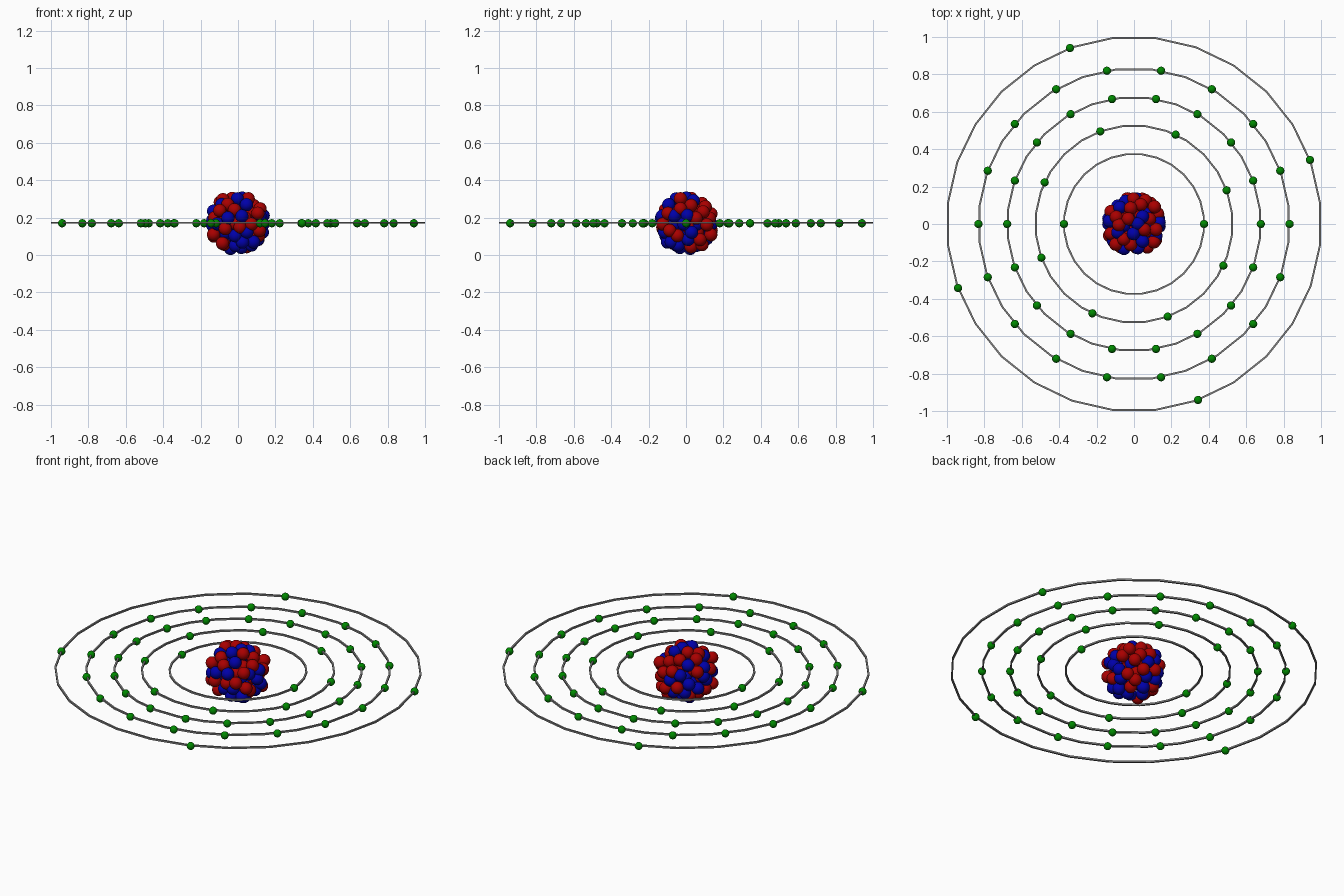
import bpy, bmesh, math, random
from mathutils import Matrix, Vector

random.seed(11)
if "Cube" in bpy.data.objects:
    bpy.data.objects.remove(bpy.data.objects["Cube"], do_unlink=True)

CENTRE = Vector((0, 0, 0.17))
NUCLEON, ELECTRON, WIRE = 0.035, 0.022, 0.005


def material(name, r, g, b):
    m = bpy.data.materials.new(name)
    m.use_nodes = True
    m.diffuse_color = (r, g, b, 1)
    m.node_tree.nodes["Principled BSDF"].inputs["Base Color"].default_value = (r, g, b, 1)
    return m


red = material("proton red", 0.4, 0, 0)
blue = material("neutron blue", 0, 0, 0.4)
green = material("electron green", 0, 0.25, 0)
grey = material("orbit grey", 0.23, 0.23, 0.23)


def finish(name, bm, mat, smooth):
    mesh = bpy.data.meshes.new(name)
    for f in bm.faces:
        f.smooth = smooth
    bm.to_mesh(mesh)
    bm.free()
    mesh.materials.append(mat)
    bpy.context.collection.objects.link(bpy.data.objects.new(name, mesh))


def balls(name, points, radius, mat):
    bm = bmesh.new()
    for p in points:
        bmesh.ops.create_uvsphere(bm, u_segments=20, v_segments=12, radius=radius,
                                  matrix=Matrix.Translation(p))
    finish(name, bm, mat, True)


def shell(count, radius, jitter):
    """Even spiral of points on a slightly squared-off sphere."""
    points = []
    for i in range(count):
        z = 1 - (2 * i + 1) / count
        a = i * math.pi * (3 - math.sqrt(5))
        s = math.sqrt(1 - z * z)
        d = Vector((s * math.cos(a), s * math.sin(a), z))
        d /= sum(abs(c) ** 2.5 for c in d) ** (1 / 2.5)
        shake = Vector([random.uniform(-jitter, jitter) for _ in range(3)])
        p = d * radius + shake
        limit = CENTRE.z - NUCLEON
        points.append(CENTRE + Vector([max(-limit, min(limit, c)) for c in p]))
    return points


# Nucleus: packed outer layer over a filled core
nucleons = shell(66, 0.133, 0.013) + shell(32, 0.08, 0.006) + shell(6, 0.035, 0)
kinds = [i % 2 for i in range(len(nucleons))]
random.shuffle(kinds)
balls("protons", [p for p, k in zip(nucleons, kinds) if k], NUCLEON, red)
balls("neutrons", [p for p, k in zip(nucleons, kinds) if not k], NUCLEON, blue)


def orbit(name, radius, sides=28):
    """Thin faceted ring of square section."""
    bm = bmesh.new()
    corners = [(WIRE, -WIRE), (WIRE, WIRE), (-WIRE, WIRE), (-WIRE, -WIRE)]
    loops = []
    for i in range(sides):
        a = (i + 0.5) * math.tau / sides
        loops.append([bm.verts.new(((radius + dr) * math.cos(a), (radius + dr) * math.sin(a),
                                    CENTRE.z + 0.003 + dz)) for dr, dz in corners])
    for i in range(sides):
        p, q = loops[i], loops[(i + 1) % sides]
        for j in range(4):
            k = (j + 1) % 4
            bm.faces.new((p[j], q[j], q[k], p[k]))
    finish(name, bm, grey, False)


# Orbits: radius, number of electrons, angle of the first one
ORBITS = [(0.375, 2, 0), (0.527, 8, 20), (0.678, 18, 0), (0.832, 18, 0), (1.001, 4, 20)]
for n, (radius, count, start) in enumerate(ORBITS, 1):
    orbit(f"orbit_{n}", radius)
    spots = []
    for i in range(count):
        a = math.radians(start) + i * math.tau / count
        spots.append(Vector((radius * math.cos(a), radius * math.sin(a), CENTRE.z)))
    balls(f"electrons_{n}", spots, ELECTRON, green)
